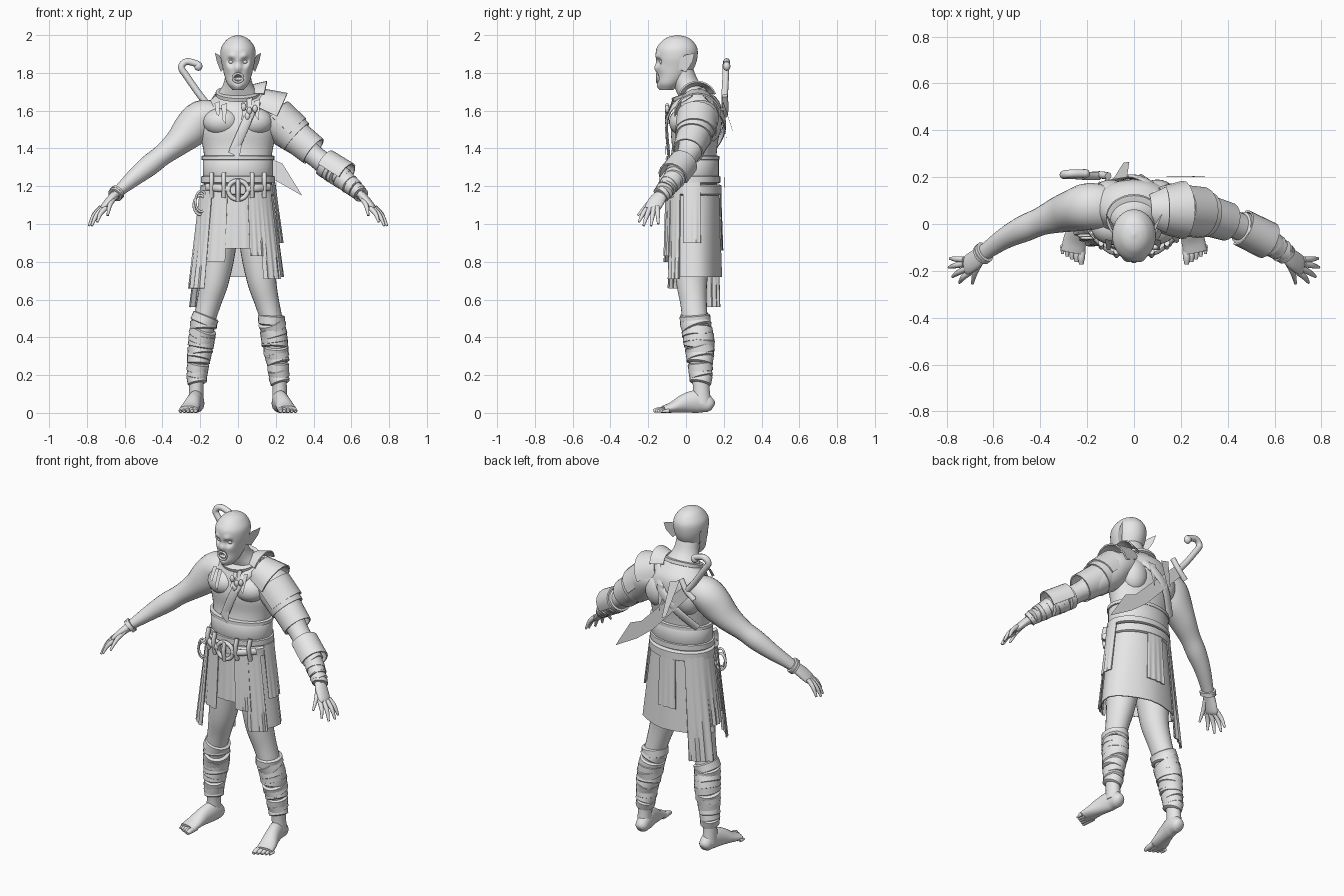
import bpy, bmesh, random
from math import sin, cos, pi, tau, radians
from mathutils import Vector

random.seed(4)
cube = bpy.data.objects.get("Cube")
if cube:
    bpy.data.objects.remove(cube)

grey = bpy.data.materials.new("plain_grey")
grey.use_nodes = True
grey.diffuse_color = (.8, .8, .8, 1)
for node in grey.node_tree.nodes:
    if node.type == 'BSDF_PRINCIPLED':
        node.inputs["Base Color"].default_value = (.8, .8, .8, 1)

X, Y, Z = Vector((1, 0, 0)), Vector((0, 1, 0)), Vector((0, 0, 1))


def finish(name, bm, angle=45):
    """Turn a bmesh into a shaded object."""
    bmesh.ops.recalc_face_normals(bm, faces=bm.faces[:])
    mesh = bpy.data.meshes.new(name)
    bm.to_mesh(mesh)
    bm.free()
    mesh.materials.append(grey)
    for face in mesh.polygons:
        face.use_smooth = True
    mesh.set_sharp_from_angle(angle=radians(angle))
    obj = bpy.data.objects.new(name, mesh)
    bpy.context.collection.objects.link(obj)
    return obj


def build(name, patches, closed=True, thick=0):
    """Skin rows of points; closed rows become capped tubes."""
    bm = bmesh.new()
    for rows in patches:
        grid = [[bm.verts.new(p) for p in row] for row in rows]
        count = len(grid[0])
        for low, high in zip(grid, grid[1:]):
            for i in range(count if closed else count - 1):
                j = (i + 1) % count
                bm.faces.new((low[i], low[j], high[j], high[i]))
        if closed:
            bm.faces.new(grid[0])
            bm.faces.new(grid[-1])
    if thick:
        bmesh.ops.recalc_face_normals(bm, faces=bm.faces[:])
        bmesh.ops.solidify(bm, geom=bm.faces[:], thickness=thick)
    return finish(name, bm)


def sheet(name, points, thick=.008):
    """Flat plate from an outline."""
    bm = bmesh.new()
    bm.faces.new([bm.verts.new(p) for p in points])
    bmesh.ops.solidify(bm, geom=bm.faces[:], thickness=thick)
    return finish(name, bm, 30)


def ball(name, place, size):
    bm = bmesh.new()
    bmesh.ops.create_uvsphere(bm, u_segments=24, v_segments=14, radius=1)
    for v in bm.verts:
        v.co = Vector(place) + Vector(a * b for a, b in zip(v.co, size))
    return finish(name, bm)


def ring(center, axis, a, b, ref=Y, sides=24, middle=pi, half=None):
    """Ellipse, or an arc of one, across an axis."""
    t = Vector(axis).normalized()
    v = (ref - t * ref.dot(t)).normalized()
    u = v.cross(t)
    if half is None:
        angles = [tau * i / sides for i in range(sides)]
    else:
        angles = [middle - half + 2 * half * i / sides for i in range(sides + 1)]
    return [Vector(center) + u * a * cos(k) + v * b * sin(k) for k in angles]


def spline(stations, steps):
    """Catmull-Rom through stations of x, y, z and two radii."""
    s = [Vector(p) for p in stations]
    s = [s[0] * 2 - s[1]] + s + [s[-1] * 2 - s[-2]]
    out = []
    for p, q, r, w in zip(s, s[1:], s[2:], s[3:]):
        for k in range(steps):
            t = k / steps
            out.append((q * 2 + (r - p) * t + (p * 2 - q * 5 + r * 4 - w) * t * t
                        + (q * 3 - p - r * 3 + w) * t ** 3) / 2)
    return out + [s[-2]]


def limb_rows(stations, sides=24, ref=Y, axis=None, steps=4):
    pts = spline(stations, steps)
    rows = []
    for i, p in enumerate(pts):
        ahead, behind = pts[min(i + 1, len(pts) - 1)], pts[max(i - 1, 0)]
        t = axis or Vector(ahead[:3]) - Vector(behind[:3])
        rows.append(ring(p[:3], t, max(p[3], .002), max(p[4], .002), ref, sides))
    return rows


def limb(name, stations, **options):
    return build(name, [limb_rows(stations, **options)])


def cord(name, points, a, b=None, **options):
    return limb(name, [(*p, a, b or a) for p in points], sides=10, **options)


def hoop(name, c, wide, tall, r):
    cord(name, [(c[0] + wide * cos(tau * i / 16), c[1], c[2] + tall * sin(tau * i / 16))
                for i in range(17)], r, steps=2)


def band_rows(c, axis, a, b, half, thick=.01, sides=32):
    n = Vector(axis).normalized()
    return [ring(Vector(c) + n * half * h, n, a + thick * e, b + thick * e, Y, sides)
            for h, e in ((-1, 0), (-.8, 1), (.8, 1), (1, 0))]


def wraps(name, stations, count, first, last, width):
    """Loose uneven cloth bands along part of a limb."""
    pts = spline(stations, 8)
    patches = []
    for i in range(count):
        k = int((first + (last - first) * i / (count - 1)) * (len(pts) - 2))
        p = pts[k]
        t = (Vector(pts[k + 1][:3]) - Vector(p[:3])).normalized()
        t += Vector((random.uniform(-.3, .3), random.uniform(-.3, .3), 0))
        patches.append(band_rows(p[:3], t, p[3] + .004, p[4] + .004, width, .009, 20))
    build(name, patches)


# Torso and neck
limb("torso", [(0, .04, 1, .17, .12), (0, .035, 1.2, .18, .13), (0, .035, 1.3, .172, .125),
               (0, .045, 1.4, .185, .12), (0, .05, 1.5, .205, .13), (0, .065, 1.58, .195, .125),
               (0, .07, 1.65, .15, .105), (0, .03, 1.71, .095, .085), (0, -.005, 1.76, .072, .07),
               (0, -.03, 1.83, .065, .065)], sides=40, axis=Z)

# Head, with features pushed in and out by soft brushes
head = limb("head", [(0, -.1, 1.71, .03, .032), (0, -.09, 1.74, .055, .06), (0, -.07, 1.78, .07, .082),
                     (0, -.055, 1.83, .082, .1), (0, -.05, 1.88, .092, .11), (0, -.048, 1.93, .09, .108),
                     (0, -.045, 1.97, .065, .08), (0, -.045, 1.99, .038, .048),
                     (0, -.045, 2, .004, .005)], sides=64, axis=Z, steps=7)
brushes = [((0, -.158, 1.825), .024, -.014), ((0, -.15, 1.773), .024, .035), ((0, -.14, 1.72), .03, -.01)]
for s in (-1, 1):
    brushes += [((s * .036, -.148, 1.858), .026, .02), ((s * .035, -.15, 1.887), .022, -.01),
                ((s * .05, -.13, 1.825), .03, -.007)]
for place, size, push in brushes:
    for v in head.data.vertices:
        near = 1 - (v.co - Vector(place)).length / (size * 1.4)
        if near > 0:
            v.co.y += push * near * near * (3 - 2 * near)
hoop("lips", (0, -.152, 1.773), .027, .023, .006)
for i in range(6):
    x = (i - 2.5) * .008
    for edge, tip in ((1.793, 1.777), (1.753, 1.764)):
        limb("tooth", [(x, -.147, edge, .005, .005), (x, -.15, tip, .001, .001)], sides=6)

# Arms, hands, legs and feet on both sides
for s, side in ((1, "left"), (-1, "right")):
    def flip(points):
        return [(s * p[0], *p[1:]) for p in points]

    ball(side + "_eye", (s * .036, -.126, 1.858), (.014, .014, .011))
    sheet(side + "_ear", flip([(.078, -.04, 1.82), (.085, -.045, 1.865), (.1, -.005, 1.895), (.122, .045, 1.905),
                               (.112, .035, 1.86), (.09, 0, 1.805)]), .014)
    ball(side + "_chest", (s * .085, -.01, 1.54), (.1, .08, .075))
    ball(side + "_shoulder_blade", (s * .1, .12, 1.53), (.08, .07, .1))

    arm = flip([(.1, .07, 1.58, .07, .09), (.19, .075, 1.565, .092, .1), (.25, .06, 1.5, .096, .092),
                (.32, .04, 1.43, .072, .078), (.4, .01, 1.365, .056, .06), (.47, -.02, 1.31, .056, .057),
                (.55, -.06, 1.245, .045, .046), (.63, -.115, 1.175, .03, .036), (.655, -.135, 1.15, .027, .034)])
    limb(side + "_arm", arm)
    wraps(side + "_bracelet", arm, 2, .93, .98, .008)
    limb(side + "_palm", flip([(.64, -.12, 1.165, .025, .03), (.675, -.15, 1.13, .022, .042),
                               (.71, -.175, 1.09, .018, .042), (.722, -.183, 1.075, .01, .034)]))
    fingers = [((.655, -.16, 1.14), (.69, -.255, 1.045)), ((.7, -.205, 1.085), (.745, -.25, 1.01)),
               ((.714, -.19, 1.085), (.775, -.225, .99)), ((.724, -.17, 1.085), (.79, -.185, .99)),
               ((.724, -.152, 1.09), (.785, -.147, 1))]
    for base, tip in fingers:
        mid = (Vector(base) + Vector(tip)) / 2 + Vector((.006, 0, .006))
        limb(side + "_finger", flip([(*base, .014, .014), (*mid, .012, .012), (*tip, .006, .006)]), sides=10)

    leg = flip([(.09, .04, .98, .09, .11), (.105, .035, .85, .09, .1), (.125, .03, .7, .077, .083),
                (.155, .04, .58, .064, .07), (.18, .05, .48, .058, .068), (.195, .07, .37, .056, .068),
                (.21, .075, .27, .047, .055), (.22, .08, .15, .038, .044), (.222, .085, .05, .04, .048)])
    limb(side + "_leg", leg)
    wraps(side + "_leg_wrap", leg, 11, .5, .87, .026)
    limb(side + "_foot", flip([(.215, .143, .03, .018, .02), (.216, .125, .04, .036, .04), (.22, .07, .06, .04, .06),
                               (.235, .0, .052, .042, .052), (.252, -.07, .03, .05, .03),
                               (.262, -.12, .019, .05, .019)]), ref=Z)
    for i in range(5):
        x, r = .222 + .02 * i, .016 - .0015 * i
        limb(side + "_toe", flip([(x, -.09, r, r, r), (x + .003, -.14 + .01 * i, r, r, r),
                                  (x + .003, -.172 + .011 * i, r * .7, r * .6, r * .6)]), sides=10, ref=Z)
    if s > 0:
        wraps("forearm_wrap", arm, 7, .64, .9, .022)


# Shoulder and arm armour on the left side
def shell(name, start, end, r0, r1, half, sides=10):
    axis = Vector(end) - Vector(start)
    rows = [ring(p, axis, r, r, Y, sides, pi, radians(half)) for p, r in ((start, r0), (end, r1))]
    build(name, [rows], closed=False, thick=.008)


shell("sleeve_upper", (.19, .06, 1.57), (.31, .04, 1.46), .105, .098, 165, 24)
shell("sleeve_lower", (.27, .05, 1.49), (.4, .01, 1.385), .09, .083, 170, 24)
shell("neck_guard", (.06, .06, 1.67), (.13, .06, 1.655), .07, .105, 70)
shell("shoulder_plate", (.1, .06, 1.63), (.21, .06, 1.58), .095, .125, 95)
shell("upper_arm_plate", (.19, .06, 1.57), (.285, .05, 1.48), .11, .11, 95)
shell("elbow_guard", (.46, -.015, 1.32), (.57, -.07, 1.25), .08, .082, 105)
shell("wrist_guard", (.54, -.055, 1.255), (.62, -.108, 1.185), .056, .048, 100)


# Skirt of hanging cloth panels
def panel(name, start, end, top, bottom, out=0):
    rows = []
    for i in range(7):
        z = top + (bottom - top) * i / 6
        drop = (1.18 - z) / .46
        row = []
        for k in range(13):
            turn = radians(start + (end - start) * k / 12)
            wave = .005 * drop * sin(k * 1.7 + start)
            row.append((cos(turn) * (.185 + .06 * drop + out + wave),
                        .038 + sin(turn) * (.138 + .012 * drop + out + wave), z))
        rows.append(row)
    build(name, [rows], closed=False, thick=.006)


panel("skirt_back", -42, 170, 1.2, .72)
panel("skirt_seam_flap", 75, 105, 1.16, .86, .01)
panel("skirt_long_strip", 122, 160, 1.18, .56, .012)
panel("skirt_right_side", -200, -165, 1.18, .76, .008)
panel("skirt_right_corner", -160, -130, 1.18, .66, .03)
panel("skirt_right_front", -148, -106, 1.18, .8, .016)
panel("skirt_middle", -108, -70, 1.18, .87, .006)
panel("skirt_left_front", -75, -52, 1.18, .83, .014)
panel("skirt_left_corner", -58, -28, 1.18, .71, .012)
panel("skirt_side_flap", -20, 14, 1.22, .9, .018)

# Waist cloth, belts, buckle and loop
for name, z, half, a, b in (("waist_cloth", 1.29, .065, .176, .128), ("waist_trim", 1.35, .012, .184, .13),
                            ("waist_belt", 1.235, .02, .185, .135), ("hip_belt", 1.18, .028, .188, .142)):
    build(name, [band_rows((0, .037, z), (0, 0, 1), a, b, half)])
hoop("buckle_ring", (0, -.125, 1.18), .052, .05, .012)
cord("buckle_pin", [(0, -.13, 1.235), (0, -.14, 1.18), (0, -.13, 1.12)], .012)
for s in (-1, 1):
    cord("buckle_strap", [(s * .04, -.125, 1.185), (s * .1, -.115, 1.19), (s * .165, -.06, 1.195)], .02, .014)
    for x, y in ((.075, -.115), (.14, -.08)):
        cord("belt_keeper", [(s * x, y, 1.27), (s * x, y - .015, 1.22), (s * x, y, 1.14)], .012, .015)
hoop("rope_loop", (-.2, -.05, 1.1), .034, .05, .007)
hoop("rope_loop_inner", (-.195, -.06, 1.12), .03, .055, .006)

# Collar, chest straps, hanging scraps and pendants
build("collar", [band_rows((0, .025, 1.69), (0, -.35, 1), .108, .095, .012)])
cord("chest_strap", [(.13, .03, 1.69), (.08, -.07, 1.62), (.04, -.102, 1.53), (-.03, -.092, 1.37)], .025, .008)
cord("back_strap", [(.13, .1, 1.69), (.04, .19, 1.58), (-.06, .195, 1.48), (-.16, .12, 1.36)], .028, .01)
for x, z, length in ((-.11, 1.64, .07), (-.075, 1.63, .1), (.03, 1.64, .08), (.06, 1.66, .12), (.1, 1.65, .1)):
    sheet("hanging_scrap", [(x - .014, -.065, z), (x + .016, -.07, z + .01), (x + .01, -.11, z - length),
                            (x - .006, -.11, z - length * .8)])
for x, z in ((.03, 1.62), (.06, 1.6), (.09, 1.61), (.05, 1.57)):
    ball("pendant", (x, -.1, z), (.014, .012, .02))
sheet("torn_waist_scrap", [(-.05, -.105, 1.39), (.02, -.108, 1.42), (.005, -.11, 1.34)])
sheet("back_tie", [(-.09, .19, 1.66), (-.03, .2, 1.64), (-.02, .265, 1.44), (-.045, .262, 1.45)])
sheet("back_scrap", [(.01, .2, 1.6), (.06, .195, 1.6), (.03, .215, 1.44)])

# Hooked blade slung across the back
sheet("blade", [(-.18, .205, 1.6), (-.13, .205, 1.64), (.16, .205, 1.35), (.235, .205, 1.32), (.34, .2, 1.15),
                (.19, .205, 1.235), (.08, .205, 1.32)])
cord("blade_guard", [(-.2, .205, 1.575), (-.15, .21, 1.62), (-.11, .205, 1.68)], .016)
cord("hooked_handle", [(-.15, .205, 1.62), (-.2, .205, 1.68), (-.27, .21, 1.78), (-.3, .21, 1.83),
                       (-.27, .215, 1.86), (-.21, .215, 1.845)], .018)
ball("handle_knob", (-.21, .215, 1.835), (.022, .02, .024))
